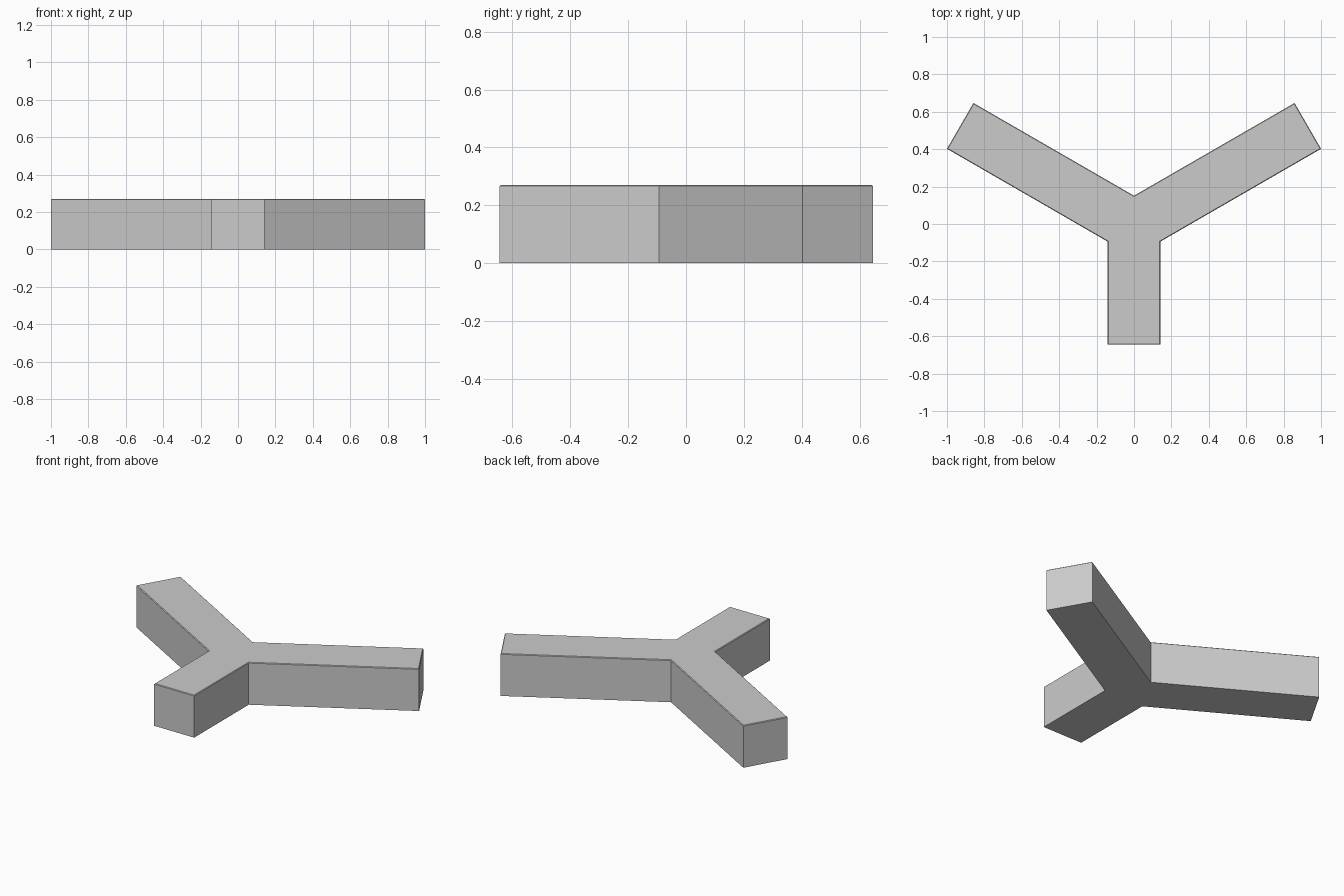
import bpy, bmesh
from math import radians, cos, sin

if "Cube" in bpy.data.objects:
    bpy.data.objects.remove(bpy.data.objects["Cube"])

HALF = 0.1415     # half the arm width
HEIGHT = 0.27
CENTRE_Y = -0.012
ARMS = [(-90, 0.633), (30, 1.073), (150, 1.073)]   # direction, length

# Y-shaped outline: two end corners per arm, then the notch to the next arm
outline = []
for angle, length in ARMS:
    a = radians(angle)
    for side in (-HALF, HALF):
        outline.append((length * cos(a) - side * sin(a),
                        length * sin(a) + side * cos(a) + CENTRE_Y))
    n, r = a + radians(60), HALF / sin(radians(60))
    outline.append((r * cos(n), r * sin(n) + CENTRE_Y))

# Extrude the outline into a solid
bm = bmesh.new()
base = bm.faces.new([bm.verts.new((x, y, 0)) for x, y in outline])
top = bmesh.ops.extrude_face_region(bm, geom=[base], use_keep_orig=True)["geom"]
top_verts = [g for g in top if isinstance(g, bmesh.types.BMVert)]
bmesh.ops.translate(bm, verts=top_verts, vec=(0, 0, HEIGHT))

# Very fine chamfer around the top rim
rim = [e for e in bm.edges if all(v.co.z > HEIGHT / 2 for v in e.verts)]
bmesh.ops.bevel(bm, geom=rim, offset=0.004, segments=1, affect='EDGES')
bmesh.ops.recalc_face_normals(bm, faces=bm.faces)

mesh = bpy.data.meshes.new("three_way_block")
bm.to_mesh(mesh)
bm.free()
block = bpy.data.objects.new("three_way_block", mesh)
bpy.context.collection.objects.link(block)
